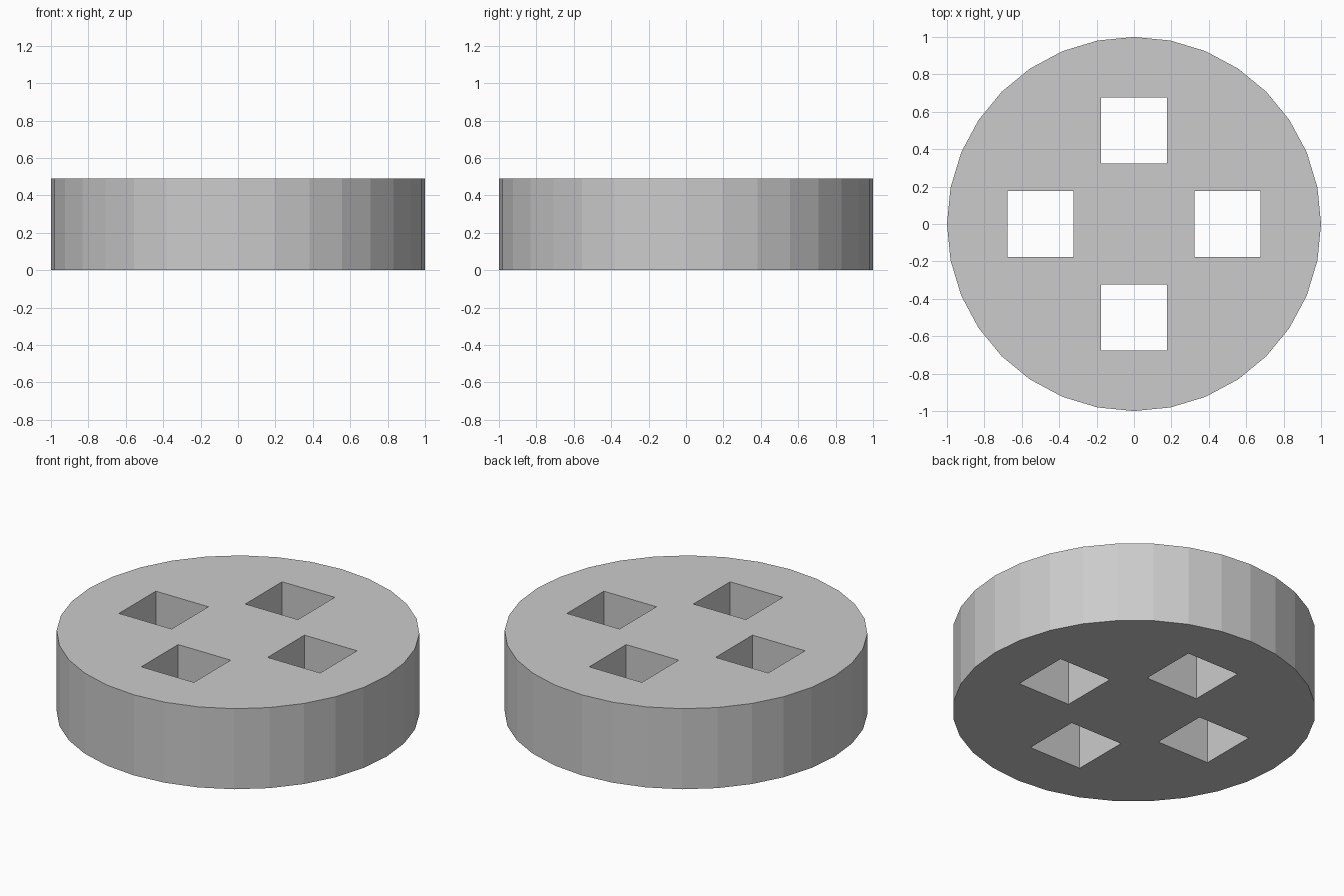
import bpy
from math import cos, sin, pi

if "Cube" in bpy.data.objects:
    bpy.data.objects.remove(bpy.data.objects["Cube"])

HEIGHT = 0.49
HOLE_SIDE = 0.354
HOLE_OFFSET = 0.5

# Round plate, 32 flat sides
bpy.ops.mesh.primitive_cylinder_add(vertices=32, radius=1, depth=HEIGHT,
                                    location=(0, 0, HEIGHT / 2))
plate = bpy.context.object
plate.name = "round_plate"

# Four square through-holes
for i in range(4):
    a = i * pi / 2
    bpy.ops.mesh.primitive_cube_add(
        size=1, location=(HOLE_OFFSET * cos(a), HOLE_OFFSET * sin(a), HEIGHT / 2))
    cutter = bpy.context.object
    cutter.name = f"hole_cutter_{i + 1}"
    cutter.scale = (HOLE_SIDE, HOLE_SIDE, HEIGHT * 2)
    cutter.hide_render = True

    bpy.context.view_layer.objects.active = plate
    mod = plate.modifiers.new("square_hole", "BOOLEAN")
    mod.operation = "DIFFERENCE"
    mod.solver = "EXACT"
    mod.object = cutter
    bpy.ops.object.modifier_apply(modifier=mod.name)
    bpy.data.objects.remove(cutter, do_unlink=True)
